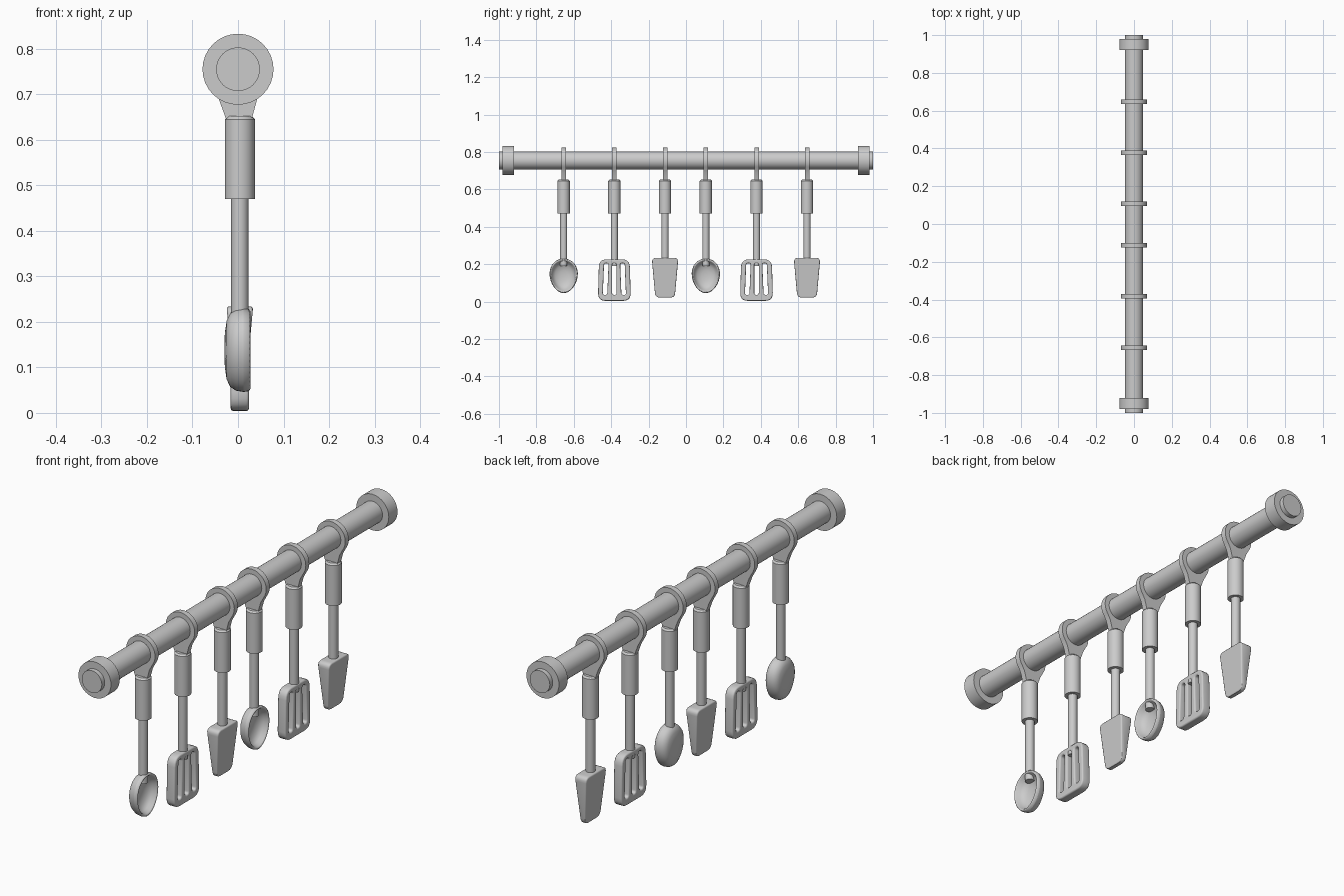
import bpy, bmesh, math
from mathutils import Matrix, Vector

cube = bpy.data.objects.get("Cube")
if cube:
    bpy.data.objects.remove(cube)

GREY = (0.6, 0.6, 0.6, 1)
metal = bpy.data.materials.new("grey_metal")
metal.use_nodes = True
metal.diffuse_color = GREY
metal.node_tree.nodes["Principled BSDF"].inputs["Base Color"].default_value = GREY

RAIL_Z = 0.755
TOOL_X = 0.004
# Plane axes: local x, y and z to world directions
FACING_SIDE = Matrix(((0, 0, 1), (1, 0, 0), (0, 1, 0))).to_4x4()
FACING_FRONT = Matrix(((1, 0, 0), (0, 0, -1), (0, 1, 0))).to_4x4()


def finish(name, mesh, angle=35):
    mesh.shade_smooth()
    mesh.set_sharp_from_angle(angle=math.radians(angle))
    mesh.materials.clear()
    mesh.materials.append(metal)
    obj = bpy.data.objects.new(name, mesh)
    bpy.context.scene.collection.objects.link(obj)
    return obj


def lathe(name, profile, matrix, sides=32):
    """Spin (radius, height) points around local z."""
    bm = bmesh.new()
    verts = [bm.verts.new((r, 0, h)) for r, h in profile]
    edges = [bm.edges.new(pair) for pair in zip(verts, verts[1:])]
    bmesh.ops.spin(bm, geom=verts + edges, axis=(0, 0, 1), cent=(0, 0, 0),
                   angle=math.tau, steps=sides, use_duplicate=False)
    bmesh.ops.remove_doubles(bm, verts=bm.verts, dist=1e-5)
    bmesh.ops.recalc_face_normals(bm, faces=bm.faces)
    bm.transform(matrix)
    mesh = bpy.data.meshes.new(name)
    bm.to_mesh(mesh)
    bm.free()
    return finish(name, mesh)


def rod(name, radius, low, high, matrix, bevel=0.0):
    return lathe(name, [(0, low), (radius, low), (radius, high - bevel),
                        (radius - bevel, high), (0, high)], matrix)


def rounded(corners, radius, steps=5):
    """Round every corner of a convex outline."""
    points = []
    for i, corner in enumerate(corners):
        c = Vector(corner)
        a = c + (Vector(corners[i - 1]) - c).normalized() * radius
        b = c + (Vector(corners[(i + 1) % len(corners)]) - c).normalized() * radius
        for k in range(steps + 1):
            t = k / steps
            points.append(a * (1 - t) ** 2 + c * 2 * t * (1 - t) + b * t * t)
    return points


def plate(name, outlines, thickness, matrix, bevel=0.0, shape=None):
    """Extrude a filled outline; further outlines become holes."""
    curve = bpy.data.curves.new(name, "CURVE")
    curve.dimensions = "2D"
    curve.fill_mode = "BOTH"
    curve.extrude = thickness / 2 - bevel
    curve.bevel_depth = bevel
    curve.bevel_resolution = 2
    curve.offset = -bevel
    for outline in outlines:
        spline = curve.splines.new("POLY")
        spline.points.add(len(outline) - 1)
        for point, p in zip(spline.points, outline):
            point.co = (p[0], p[1], 0, 1)
        spline.use_cyclic_u = True
    temp = bpy.data.objects.new(name + "_curve", curve)
    mesh = bpy.data.meshes.new_from_object(temp)
    bpy.data.objects.remove(temp)
    if shape:
        for v in mesh.vertices:
            v.co = shape(v.co.copy())
    mesh.transform(matrix)
    return finish(name, mesh)


def quad(top, bottom, low, high):
    return [(-bottom, low), (bottom, low), (top, high), (-top, high)]


# Rail with end caps
along = Matrix.Translation((0, 0, RAIL_Z)) @ FACING_FRONT
rod("rail", 0.048, -1, 1, along)
for side, name in ((-1, "front_end_cap"), (1, "back_end_cap")):
    rod(name, 0.078, -0.03, 0.03, Matrix.Translation((0, side * 0.95, 0)) @ along)


def hanger(name, y):
    # Ring round the rail, flaring down into a neck
    arc = [math.radians(-35 + 250 * i / 36) for i in range(37)]
    outline = [(0.069 * math.cos(a), 0.069 * math.sin(a)) for a in arc]
    outline += [(-0.042, -0.066), (-0.026, -0.11), (0.030, -0.11), (0.042, -0.066)]
    plate(name + "_hook", [outline], 0.024,
          Matrix.Translation((0, y, RAIL_Z)) @ FACING_FRONT)
    # Grip and stem
    place = Matrix.Translation((TOOL_X, y, 0))
    rod(name + "_grip", 0.033, 0.47, 0.652, place, 0.007)
    rod(name + "_stem", 0.019, 0.19, 0.48, place)


def spoon(name, y):
    hanger(name, y)
    profile = [(0, -0.030), (0.4, -0.029), (0.7, -0.025), (0.88, -0.017),
               (0.97, -0.004), (1, 0.012), (0.98, 0.024), (0.93, 0.027),
               (0.87, 0.022), (0.8, 0.006), (0.6, -0.008), (0.3, -0.014), (0, -0.016)]
    bowl = lathe(name + "_bowl", profile, Matrix.Identity(4), 40)
    # Stretch the round bowl into an egg, broad end up
    for v in bowl.data.vertices:
        v.co.x *= 0.075 * (1 + 0.12 * v.co.y)
        v.co.y *= 0.092
    bowl.data.transform(Matrix.Translation((0, y, 0.138)) @ FACING_SIDE)


def slotted_turner(name, y):
    hanger(name, y)
    outlines = [rounded(quad(0.082, 0.088, 0.004, 0.226), 0.042)]
    # Outer slots lean in towards the top
    for s in (-1, 0, 1):
        top, low = s * 0.043, s * 0.050
        slot = [(low - 0.012, 0.036), (low + 0.012, 0.036),
                (top + 0.012, 0.205), (top - 0.012, 0.205)]
        outlines.append(rounded(slot, 0.011, 4))
    plate(name + "_blade", outlines, 0.04,
          Matrix.Translation((TOOL_X, y, 0)) @ FACING_SIDE, 0.006)


def spatula(name, y):
    hanger(name, y)

    def wedge(co):
        # Thick at the top, thin at the lower edge
        co.z *= 0.35 + 0.65 * (co.y - 0.022) / 0.21
        return co

    plate(name + "_blade", [rounded(quad(0.071, 0.052, 0.022, 0.234), 0.024)],
          0.058, Matrix.Translation((TOOL_X, y, 0)) @ FACING_SIDE, 0.006, wedge)


# Two matching sets of three utensils
for label, positions in (("front", (-0.654, -0.383, -0.112)),
                         ("back", (0.106, 0.377, 0.647))):
    for build, kind, y in zip((spoon, slotted_turner, spatula),
                              ("spoon", "slotted_turner", "spatula"), positions):
        build(f"{label}_{kind}", y)
